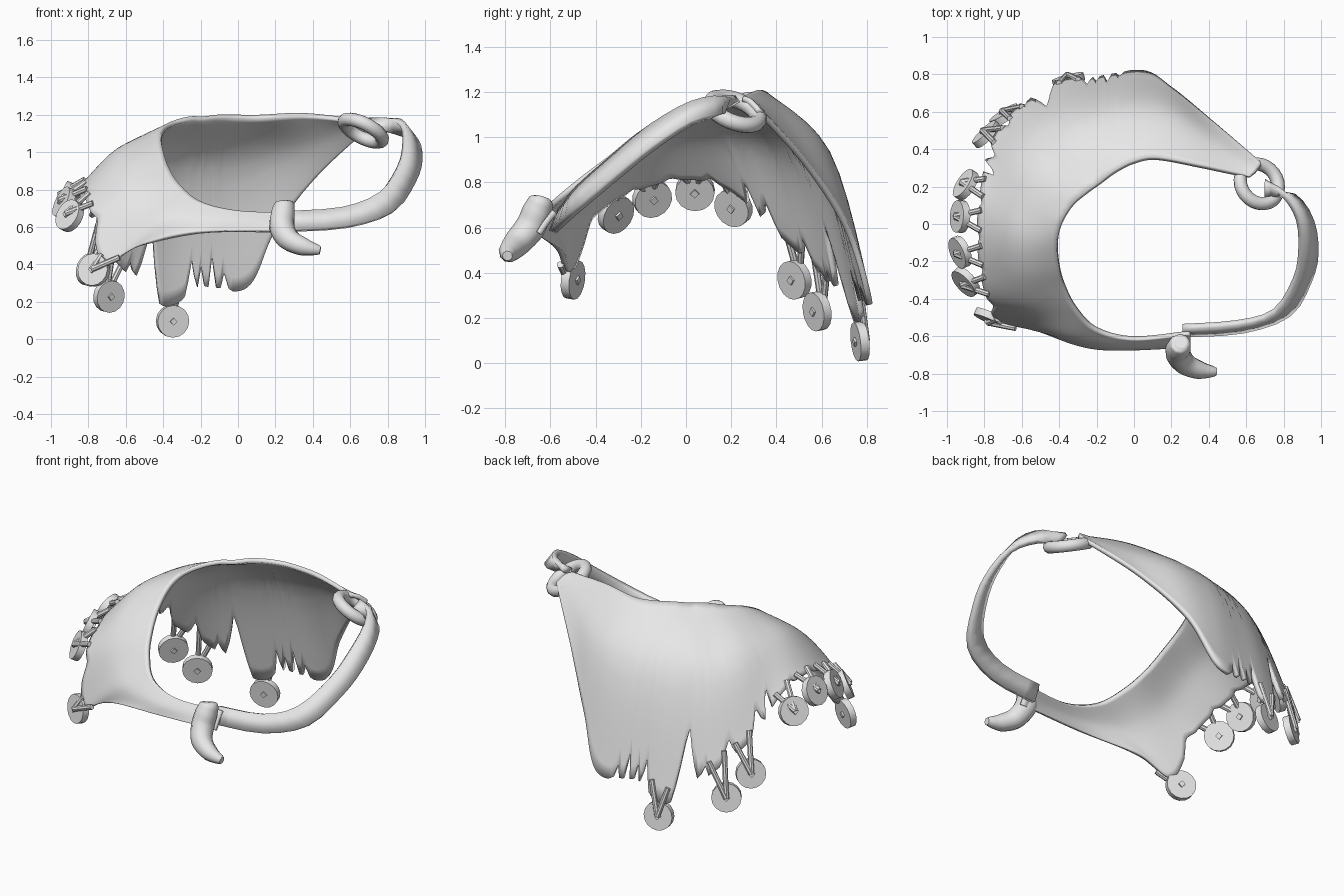
import bpy, bmesh, math
from mathutils import Vector

cube = bpy.data.objects.get("Cube")
if cube:
    bpy.data.objects.remove(cube)

grey = bpy.data.materials.new("plain_grey")
grey.use_nodes = True
grey.diffuse_color = (0.8, 0.8, 0.8, 1)
grey.node_tree.nodes["Principled BSDF"].inputs["Base Color"].default_value = (0.8, 0.8, 0.8, 1)


def finish(obj, name, angle=40):
    obj.name = name
    obj.data.materials.append(grey)
    bpy.ops.object.select_all(action='DESELECT')
    obj.select_set(True)
    bpy.context.view_layer.objects.active = obj
    bpy.ops.object.shade_smooth_by_angle(angle=math.radians(angle))
    return obj


def spline(points, t):
    """Smooth point at parameter t along a list of points."""
    i = min(int(t), len(points) - 2)
    f = t - i
    a, b, c, d = (Vector(points[max(0, min(len(points) - 1, i + k))]) for k in (-1, 0, 1, 2))
    return 0.5 * (2 * b + (c - a) * f + (2 * a - 5 * b + 4 * c - d) * f ** 2
                  + (3 * b - a - 3 * c + d) * f ** 3)


def surface(rows, u, v):
    return spline([spline(r, u) for r in rows], v * (len(rows) - 1))


def loft(name, rows, across, down, thickness, hem=lambda u: 1.0):
    bm = bmesh.new()
    grid = []
    count = (len(rows[0]) - 1) * across
    for i in range(count + 1):
        u = i / across
        grid.append([bm.verts.new(surface(rows, u, hem(u) * j / down)) for j in range(down + 1)])
    for a, b in zip(grid, grid[1:]):
        for j in range(down):
            bm.faces.new((a[j], a[j + 1], b[j + 1], b[j]))
    mesh = bpy.data.meshes.new(name)
    bm.to_mesh(mesh)
    bm.free()
    obj = bpy.data.objects.new(name, mesh)
    bpy.context.collection.objects.link(obj)
    finish(obj, name)
    mod = obj.modifiers.new("thickness", 'SOLIDIFY')
    mod.thickness = thickness
    mod.offset = 0
    return obj


# Cape: neck edge, shoulder line and hem, from the back corner round to the front
neck = [(.62, .25, 1.17), (.35, .31, 1.2), (.12, .35, 1.19), (0, .33, 1.19),
        (-.1, .28, 1.19), (-.18, .22, 1.18), (-.25, .17, 1.18), (-.33, .1, 1.16),
        (-.39, 0, 1.13), (-.41, -.1, 1.08), (-.4, -.22, 1), (-.37, -.33, .91),
        (-.31, -.45, .82), (-.2, -.56, .73), (0, -.61, .68), (.3, -.58, .67)]
shoulder = [(.65, .28, 1.16), (.43, .43, 1.06), (.2, .58, .98), (0, .63, .92),
            (-.18, .6, .92), (-.35, .55, .92), (-.5, .45, .93), (-.6, .3, .97),
            (-.64, .1, 1), (-.64, -.08, 1), (-.62, -.25, .93), (-.58, -.4, .81),
            (-.5, -.51, .68), (-.35, -.6, .64), (-.08, -.65, .63), (.3, -.62, .62)]
lower = [(.68, .32, 1.12), (.42, .54, .87), (.2, .72, .58), (.05, .81, .28),
         (-.2, .78, .27), (-.4, .76, .18), (-.62, .62, .38), (-.76, .43, .56),
         (-.81, .2, .77), (-.83, 0, .82), (-.82, -.22, .77), (-.78, -.4, .66),
         (-.72, -.51, .41), (-.52, -.56, .5), (-.2, -.66, .57), (.3, -.65, .575)]
cape_rows = [neck, shoulder, lower]

# Tears in the hem: position, half width, depth
tears = [(3.5, .1, .1), (3.75, .09, .16), (4, .1, .12), (4.25, .18, .16), (5.4, .32, .3),
         (5.8, .08, .15), (6.4, .2, .15), (7.2, .2, .2), (7.55, .12, .3),
         (8.4, .2, .08), (9.3, .2, .06), (10.1, .2, .07), (11.2, .3, .1)]


def torn_hem(u):
    return 1 - max(d * max(0, 1 - abs(u - c) / w) for c, w, d in tears)


loft("cape", cape_rows, 12, 12, .026, torn_hem)

# Strap from the ring round the far side to the front
strap_low = [(.7, .14, 1.12), (.85, .15, 1.1), (.95, .02, 1.06), (.975, -.15, .95),
             (.94, -.3, .83), (.83, -.48, .68), (.58, -.57, .6), (.26, -.59, .58)]
strap_top = [(.7, .23, 1.17), (.81, .15, 1.18), (.88, .02, 1.15), (.89, -.15, 1.05),
             (.86, -.3, .93), (.75, -.47, .78), (.55, -.53, .7), (.26, -.55, .68)]
loft("strap", [strap_low, strap_top], 3, 1, .035)

# Ring joining cape and strap
bpy.ops.mesh.primitive_torus_add(major_radius=.113, minor_radius=.036, major_segments=24,
                                 minor_segments=10, location=(.67, .215, 1.115))
ring = finish(bpy.context.object, "ring")
ring.rotation_euler = Vector((.43, .33, .84)).to_track_quat('Z', 'Y').to_euler()

# Horn toggle: tapered curve
horn_path = [(.25, -.635, .735), (.25, -.64, .72), (.24, -.66, .67), (.235, -.69, .6),
             (.27, -.745, .535), (.35, -.78, .495), (.44, -.79, .475)]
horn_radius = [.03, .055, .066, .068, .062, .05, .022]
curve = bpy.data.curves.new("horn", 'CURVE')
curve.dimensions = '3D'
curve.bevel_depth = 1
curve.bevel_resolution = 3
curve.use_fill_caps = True
line = curve.splines.new('POLY')
samples = 4 * (len(horn_path) - 1)
line.points.add(samples)
for i, p in enumerate(line.points):
    t = i / 4
    k = min(int(t), len(horn_radius) - 2)
    p.co = (*spline(horn_path, t), 1)
    p.radius = horn_radius[k] + (horn_radius[k + 1] - horn_radius[k]) * (t - k)
horn = bpy.data.objects.new("horn", curve)
bpy.context.collection.objects.link(horn)
bpy.ops.object.select_all(action='DESELECT')
horn.select_set(True)
bpy.context.view_layer.objects.active = horn
bpy.ops.object.convert(target='MESH')
finish(bpy.context.object, "horn", 50)


def rod(name, a, b, radius, sides):
    bpy.ops.mesh.primitive_cylinder_add(vertices=sides, radius=radius, depth=(b - a).length,
                                        location=(a + b) / 2)
    obj = bpy.context.object
    obj.rotation_euler = (b - a).to_track_quat('Z', 'Y').to_euler()
    return finish(obj, name, 35)


# Hanging discs: place along the hem, then centre
discs = [(8, (-.9, .21, .69)), (8.85, (-.93, .04, .76)), (9.7, (-.93, -.15, .73)),
         (10.5, (-.9, -.31, .66)), (12.1, (-.77, -.5, .37)), (6.75, (-.79, .48, .37)),
         (6.1, (-.69, .58, .23)), (4.75, (-.35, .77, .097))]
for n, (u, centre) in enumerate(discs):
    centre = Vector(centre)
    anchor = surface(cape_rows, u, .9)
    along = (surface(cape_rows, u + .1, .9) - surface(cape_rows, u - .1, .9)).normalized()
    drop = surface(cape_rows, u, 1) - surface(cape_rows, u, .8)
    normal = drop.cross(along).normalized()
    normal.z *= .5
    normal.normalize()
    rod(f"disc_{n}", centre - normal * .02, centre + normal * .02, .087, 16)
    # Peg through the middle and two thongs in a V up to the cape
    rod(f"peg_{n}", centre - normal * .03, centre + normal * .035, .02, 4)
    for side in (-1, 1):
        rod(f"thong_{n}_{side}", centre + normal * .03,
            anchor + along * side * .055 + normal * .015, .016, 8)
